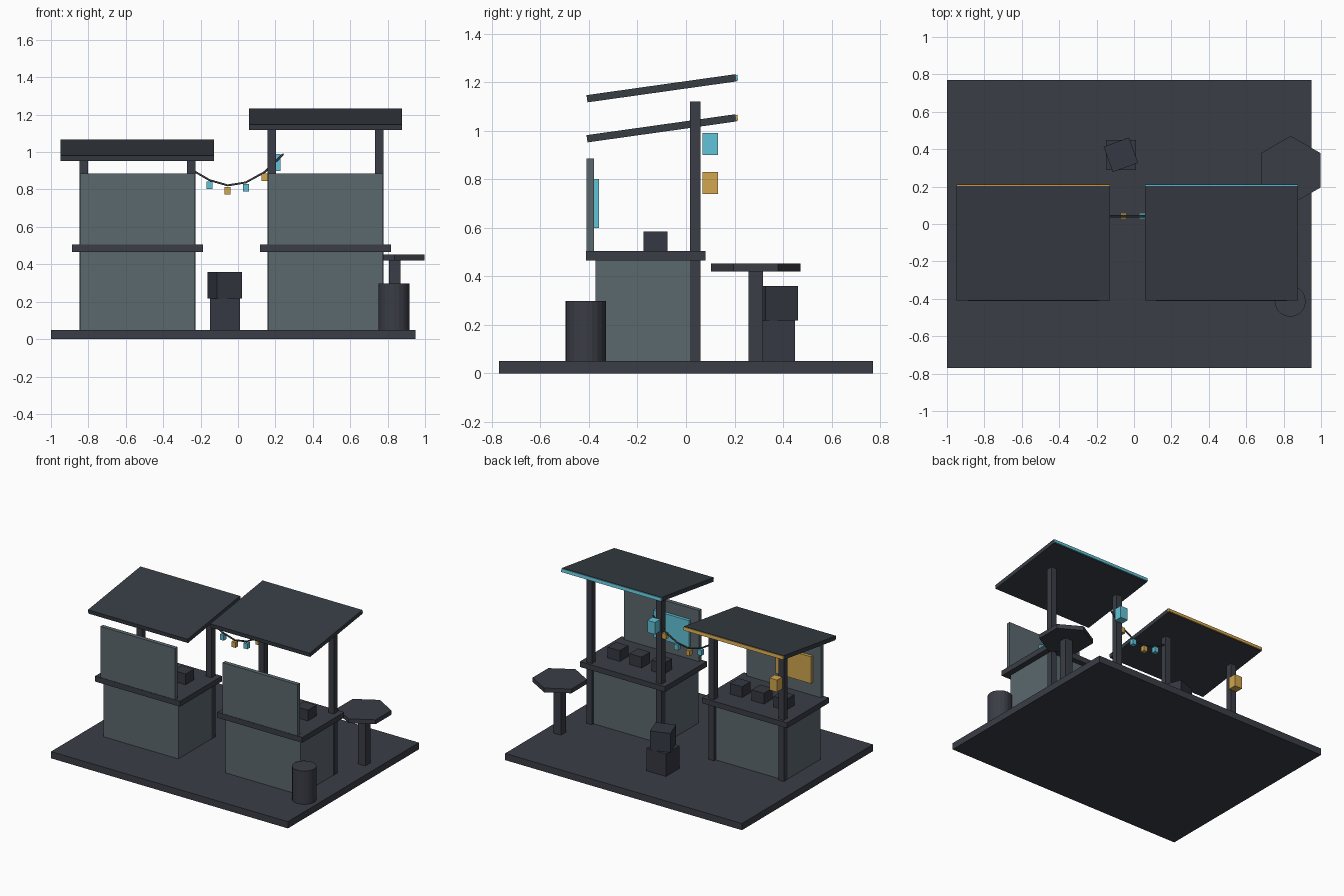
import bpy, math
from mathutils import Vector

if "Cube" in bpy.data.objects:
    bpy.data.objects.remove(bpy.data.objects["Cube"])


def material(name, hex_code):
    def lin(c):
        c /= 255
        return c / 12.92 if c <= 0.04045 else ((c + 0.055) / 1.055) ** 2.4
    m = bpy.data.materials.new(name)
    m.diffuse_color = [lin(int(hex_code[i:i + 2], 16)) for i in (0, 2, 4)] + [1]
    m.use_nodes = True
    m.node_tree.nodes["Principled BSDF"].inputs["Base Color"].default_value = m.diffuse_color
    return m


DARK = material("dark frame", "3A3D45")
ROOF = material("roof slate", "373D44")
CRATE = material("crate charcoal", "353842")
PANEL = material("grey panel", "5B686E")
CYAN = material("cyan glow", "62C4D8")
GOLD = material("amber glow", "D2A64E")


def finish(name, mat):
    ob = bpy.context.object
    ob.name = name
    ob.data.materials.append(mat)
    return ob


def box(name, mat, center, size, rot=(0, 0, 0)):
    bpy.ops.mesh.primitive_cube_add(size=1, location=center, rotation=rot)
    ob = finish(name, mat)
    ob.scale = size
    return ob


def span(name, mat, x, y, z):
    """Axis-aligned box from its ranges."""
    r = (x, y, z)
    return box(name, mat, [(a + b) / 2 for a, b in r], [b - a for a, b in r])


def prism(name, mat, sides, radius, x, y, z0, z1, turn=0):
    bpy.ops.mesh.primitive_cylinder_add(vertices=sides, radius=radius, depth=z1 - z0,
                                        location=(x, y, (z0 + z1) / 2), rotation=(0, 0, turn))
    return finish(name, mat)


def stall(side, cx, post_top, roof_z, glow, lantern_z):
    # cabinet, counter and sign wall
    span(side + "_cabinet", PANEL, (cx - .308, cx + .308), (-.373, .04), (.05, .465))
    span(side + "_counter", DARK, (cx - .35, cx + .35), (-.413, .08), (.465, .505))
    span(side + "_back_panel", PANEL, (cx - .308, cx + .308), (-.41, -.38), (.505, .885))
    span(side + "_screen", glow, (cx - .24, cx + .05), (-.38, -.358), (.60, .80))
    # goods on the counter
    for i in (-1, 0, 1):
        box(f"{side}_goods_{i + 2}", CRATE, (cx + .18 * i, -.126, .545), (.1, .1, .08))
    # posts
    for i in (-1, 1):
        box(f"{side}_post_{(i + 3) // 2}", DARK, (cx + .287 * i, .038, (post_top + .05) / 2),
            (.045, .045, post_top - .05))
    # sloping roof with a lit edge
    tilt = math.radians(8)
    c = Vector((cx, -.101, roof_z))
    box(side + "_roof", ROOF, c, (.82, .62, .03), (tilt, 0, 0))
    edge = c + Vector((0, math.cos(tilt), math.sin(tilt))) * .311
    box(side + "_roof_light", glow, edge, (.82, .012, .024), (tilt, 0, 0))
    # lantern
    box(side + "_lantern", glow, (cx - .272, .1, lantern_z), (.062, .062, .09))


# ground slab
span("base", DARK, (-1, .95), (-.77, .77), (0, .05))

stall("left", -.538, .955, 1.01, GOLD, .785)
stall("right", .468, 1.12, 1.175, CYAN, .945)

# light string between the stalls
pts = [(-.23, .895), (-.152, .85), (-.055, .822), (.042, .838), (.142, .893), (.243, .99)]
curve = bpy.data.curves.new("string_wire", "CURVE")
curve.dimensions = "3D"
curve.bevel_depth = .006
curve.bevel_resolution = 1
curve.use_fill_caps = True
sp = curve.splines.new("POLY")
sp.points.add(len(pts) - 1)
for p, (x, z) in zip(sp.points, pts):
    p.co = (x, .042, z, 1)
wire = bpy.data.objects.new("string_wire", curve)
curve.materials.append(DARK)
bpy.context.collection.objects.link(wire)
for i, (x, z) in enumerate(pts[1:-1]):
    box(f"string_lamp_{i + 1}", GOLD if i % 2 else CYAN, (x, .042, z - .028), (.032, .032, .04))

# hexagonal table
prism("table_top", DARK, 6, .184, .838, .287, .42, .452)
box("table_leg", DARK, (.838, .287, .235), (.06, .06, .37))

# barrel
prism("barrel", DARK, 20, .083, .835, -.413, .05, .298)

# stacked crates
box("lower_crate", CRATE, (-.07, .37, .134), (.16, .16, .168))
box("upper_crate", CRATE, (-.07, .37, .289), (.144, .144, .142), (0, 0, math.radians(20)))
